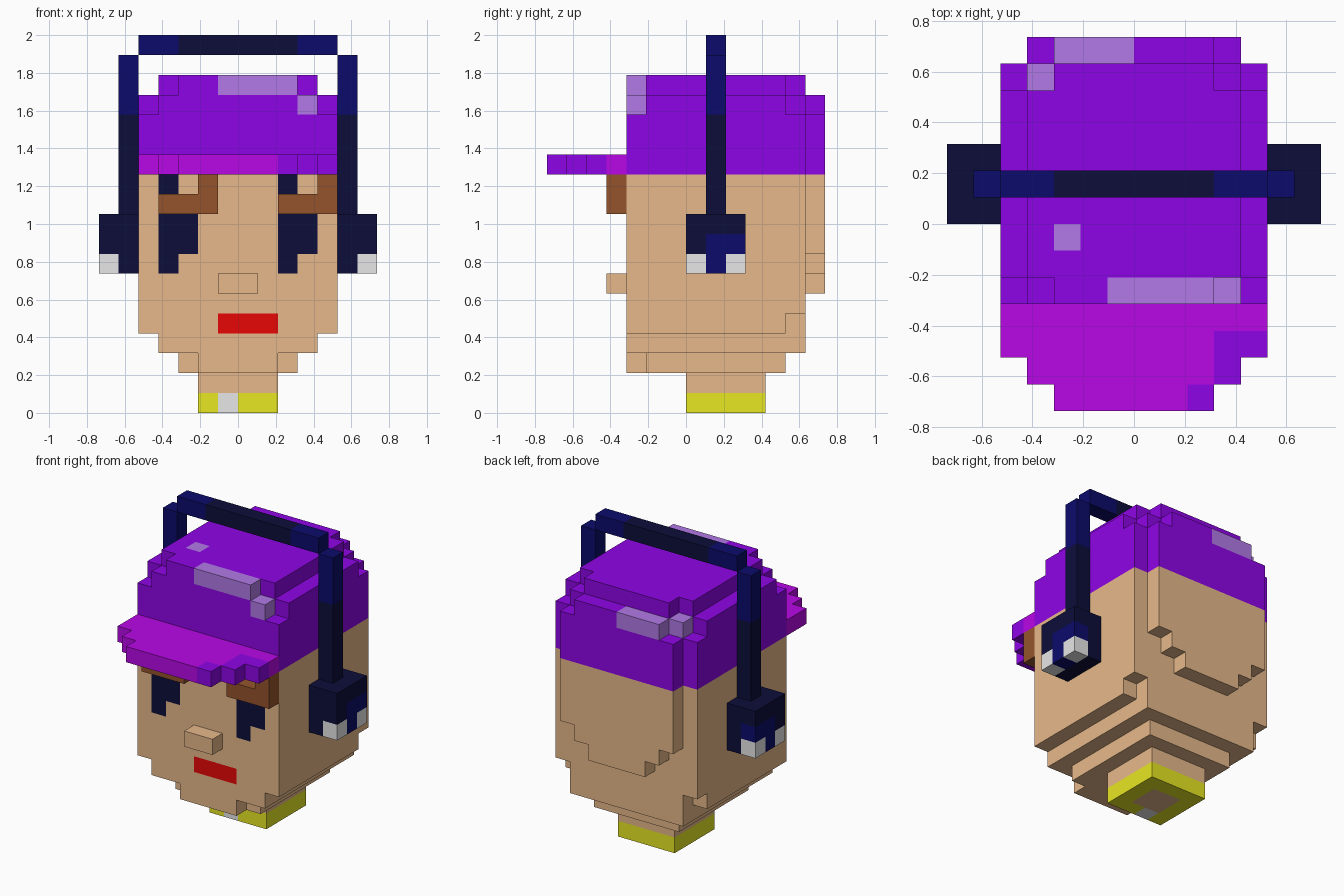
import bpy, bmesh
from mathutils import Vector
from itertools import product

if "Cube" in bpy.data.objects:
    bpy.data.objects.remove(bpy.data.objects["Cube"], do_unlink=True)

S = 2 / 19            # size of one block
MID = 7               # grid line at the centre of x and y


def linear(hex_text):
    vals = [int(hex_text[n:n + 2], 16) / 255 for n in (0, 2, 4)]
    return [v / 12.92 if v < 0.04045 else ((v + 0.055) / 1.055) ** 2.4 for v in vals] + [1]


COLOURS = {
    "skin": "FFCC99", "purple": "9C06FC", "magenta": "B908E8", "lilac": "B97FF0",
    "dark_navy": "0C0D3A", "navy": "0B0B6C", "brown": "94542C", "red": "FF0808",
    "white": "FFFFFF", "yellow": "FFFF28",
}
MATS = {}
for name, code in COLOURS.items():
    mat = bpy.data.materials.new(name)
    mat.use_nodes = True
    mat.diffuse_color = linear(code)
    mat.node_tree.nodes["Principled BSDF"].inputs["Base Color"].default_value = linear(code)
    MATS[name] = mat

parts = {}            # part name -> {block: colour}


def fill(part, colour, xs, ys, zs, mirror=False):
    """Fill or repaint a box of blocks; each range is (start, end)."""
    cells = parts.setdefault(part, {})
    for i, j, k in product(range(*xs), range(*ys), range(*zs)):
        cells[i, j, k] = colour
        if mirror:
            cells[2 * MID - 1 - i, j, k] = colour


def wide(part, colour, half, ys, zs):
    """Fill a box that is symmetric about the centre."""
    fill(part, colour, (MID - half, MID + half), ys, zs)


# Neck and collar
wide("collar", "yellow", 2, (7, 11), (0, 1))
fill("collar", "skin", (6, 8), (8, 10), (0, 1))
fill("collar", "white", (6, 7), (7, 8), (0, 1))
wide("neck", "skin", 2, (7, 11), (1, 2))

# Head: stepped jaw, main block, stepped bulge at the back
wide("head", "skin", 2, (4, 5), (2, 3))
wide("head", "skin", 3, (5, 12), (2, 3))
wide("head", "skin", 4, (4, 13), (3, 5))
wide("head", "skin", 5, (4, 12), (4, 5))
wide("head", "skin", 5, (4, 13), (5, 12))
for half, low, high in ((2, 6, 7), (3, 7, 8), (4, 8, 12)):
    wide("head", "skin", half, (13, 14), (low, high))

# Eyes and mouth, flush with the face
for x in (3, 9):
    fill("head", "dark_navy", (x, x + 1), (4, 5), (7, 12))
    fill("head", "dark_navy", (x + 1, x + 2), (4, 5), (8, 10))
fill("head", "red", (6, 9), (4, 5), (4, 5))

# Nose and eyebrows
wide("nose", "skin", 1, (3, 4), (6, 7))
for part, x in (("right_eyebrow", 3), ("left_eyebrow", 9)):
    fill(part, "brown", (x, x + 3), (3, 4), (10, 11))
    fill(part, "brown", (x + 2, x + 3), (3, 4), (11, 12))

# Cap crown with rounded corners
wide("cap", "purple", 5, (4, 13), (12, 15))
wide("cap", "purple", 4, (13, 14), (12, 15))
wide("cap", "purple", 4, (4, 13), (15, 16))
wide("cap", "purple", 5, (5, 12), (15, 16))
wide("cap", "purple", 3, (13, 14), (15, 16))
wide("cap", "purple", 3, (4, 13), (16, 17))
wide("cap", "purple", 4, (5, 12), (16, 17))

# Pale patches on the cap
fill("cap", "lilac", (6, 10), (4, 5), (16, 17))
fill("cap", "lilac", (10, 11), (4, 5), (15, 16))
fill("cap", "lilac", (4, 5), (6, 7), (16, 17))
fill("cap", "lilac", (4, 7), (13, 14), (15, 16))
fill("cap", "lilac", (3, 4), (12, 13), (15, 16))

# Cap brim
wide("cap_brim", "magenta", 5, (2, 4), (12, 13))
wide("cap_brim", "magenta", 4, (1, 2), (12, 13))
wide("cap_brim", "magenta", 3, (0, 1), (12, 13))
fill("cap_brim", "purple", (10, 12), (2, 3), (12, 13))
fill("cap_brim", "purple", (10, 11), (1, 2), (12, 13))
fill("cap_brim", "purple", (9, 10), (0, 1), (12, 13))

# Headphone band and arms
wide("headphone_band", "navy", 5, (8, 9), (18, 19))
wide("headphone_band", "dark_navy", 3, (8, 9), (18, 19))
fill("headphone_arms", "dark_navy", (1, 2), (8, 9), (10, 15), True)
fill("headphone_arms", "navy", (1, 2), (8, 9), (15, 18), True)

# Ear cups with blue centres and white lower corners
fill("ear_cups", "dark_navy", (0, 2), (7, 10), (7, 10), True)
fill("ear_cups", "navy", (0, 1), (8, 10), (8, 9), True)
fill("ear_cups", "white", (0, 1), (7, 10), (7, 8), True)
fill("ear_cups", "navy", (0, 1), (8, 9), (7, 8), True)

solid = {cell for cells in parts.values() for cell in cells}


def build(part, cells):
    """Make the outer skin of a part and merge its flat areas."""
    bm = bmesh.new()
    corners = {}

    def corner(p):
        if p not in corners:
            corners[p] = bm.verts.new(Vector((p[0] - MID, p[1] - MID, p[2])) * S)
        return corners[p]

    names = list(dict.fromkeys(cells.values()))
    for cell, colour in cells.items():
        for axis, side in product(range(3), (0, 1)):
            near = list(cell)
            near[axis] += 2 * side - 1
            if tuple(near) in solid:
                continue
            u, v = (axis + 1) % 3, (axis + 2) % 3
            loop = []
            for a, b in ((0, 0), (1, 0), (1, 1), (0, 1)):
                p = list(cell)
                p[axis] += side
                p[u] += a
                p[v] += b
                loop.append(corner(tuple(p)))
            face = bm.faces.new(loop if side else loop[::-1])
            face.material_index = names.index(colour)
    bmesh.ops.dissolve_limit(bm, angle_limit=0.01, verts=bm.verts[:],
                             edges=bm.edges[:], delimit={'MATERIAL'})
    mesh = bpy.data.meshes.new(part)
    for name in names:
        mesh.materials.append(MATS[name])
    bm.to_mesh(mesh)
    bm.free()
    bpy.context.collection.objects.link(bpy.data.objects.new(part, mesh))


for part, cells in parts.items():
    build(part, cells)
